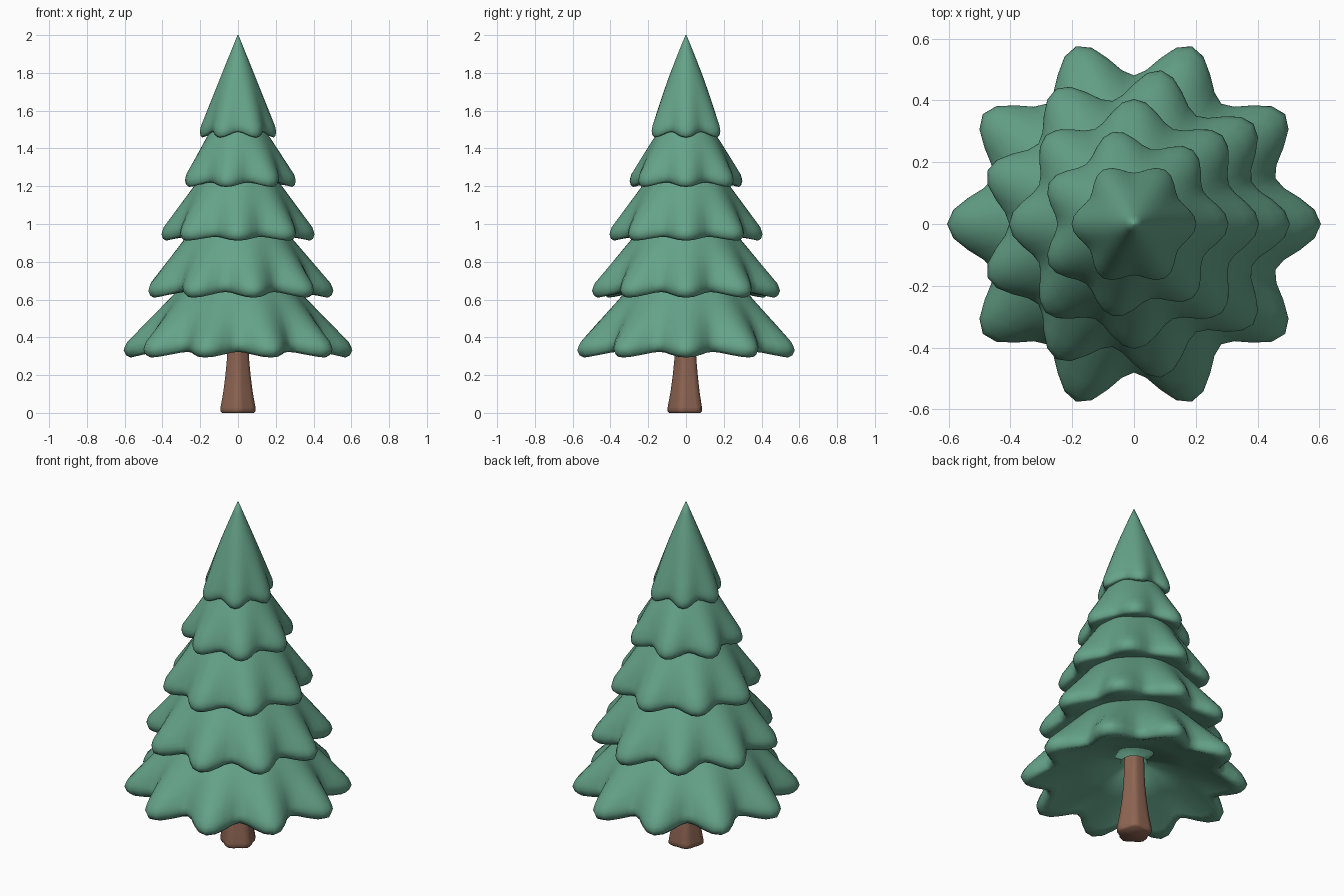
import bpy, bmesh, math

if "Cube" in bpy.data.objects:
    bpy.data.objects.remove(bpy.data.objects["Cube"])


def material(name, colour):
    m = bpy.data.materials.new(name)
    m.diffuse_color = (*colour, 1)
    m.use_nodes = True
    m.node_tree.nodes["Principled BSDF"].inputs["Base Color"].default_value = m.diffuse_color
    return m


GREEN = material("needle green", (0.13, 0.365, 0.25))
BROWN = material("bark brown", (0.27, 0.13, 0.085))


def lathe(name, rows, lobes, depth, lift, start, sides, mat):
    """Spin rows of (radius, z, lobe strength) into a scalloped solid."""
    bm = bmesh.new()
    rings = []
    for r, z, k in rows:
        ring = []
        for i in range(sides):
            a = start + 2 * math.pi * i / sides
            dip = k * (1 - math.cos(lobes * (a - start))) / 2
            rr = r * (1 - depth * dip)
            ring.append(bm.verts.new((rr * math.cos(a), rr * math.sin(a), z + lift * dip)))
        rings.append(ring)
    for lo, hi in zip(rings, rings[1:]):
        for i in range(sides):
            j = (i + 1) % sides
            bm.faces.new((lo[i], lo[j], hi[j], hi[i]))
    bm.faces.new(rings[0])
    bm.faces.new(rings[-1])
    bmesh.ops.recalc_face_normals(bm, faces=bm.faces)
    me = bpy.data.meshes.new(name)
    bm.to_mesh(me)
    bm.free()
    me.materials.append(mat)
    ob = bpy.data.objects.new(name, me)
    bpy.context.collection.objects.link(ob)
    bpy.ops.object.select_all(action='DESELECT')
    bpy.context.view_layer.objects.active = ob
    ob.select_set(True)
    bpy.ops.object.shade_smooth_by_angle(angle=math.radians(100))


# Foliage tiers: lobes, tip radius, lowest z, top radius, top z, lobe depth, sag
tiers = [
    (10, 0.605, 0.293, 0.20, 0.77, 0.205, 0.03),
    (9, 0.505, 0.61, 0.17, 1.06, 0.20, 0.03),
    (8, 0.405, 0.912, 0.13, 1.34, 0.18, 0.02),
    (7, 0.306, 1.196, 0.09, 1.58, 0.19, 0.025),
    (6, 0.202, 1.458, 0.003, 2.00, 0.18, 0.03),
]
for n, (lobes, R, z0, rt, zt, depth, sag) in enumerate(tiers):
    lip = 0.03 + 0.03 * R           # lip height
    rise = 0.25 if n == 0 else 0.12  # hollow of the underside
    rows = [(0.07, z0 + rise * R + 0.10, 0), (0.07, z0 + rise * R, 0),
            (R * 0.5, z0 + rise * 0.65 * R, 0.4),
            (R * 0.84, z0 + rise * 0.1 * R + 0.004, 0.85), (R * 0.94, z0, 1),
            (R * 0.98, z0 + lip * 0.25, 1), (R, z0 + lip * 0.8, 1),
            (R * 0.988, z0 + lip * 1.25, 1)]
    # outer slope: scallops fade out towards the top
    ra, za = R * 0.97, z0 + lip * 1.7
    for i in range(9):
        t = 1 - i / 8
        rows.append((rt + (ra - rt) * t, zt + (za - zt) * t, t ** 1.8))
    lathe(f"foliage_tier_{n + 1}", rows, lobes, depth, sag, 0, lobes * 8, GREEN)

# Trunk: five-cornered, flared at the foot
trunk = [(0.088, 0.0, 0.8), (0.098, 0.01, 0.9), (0.097, 0.03, 0.9), (0.082, 0.11, 0.8),
         (0.07, 0.2, 0.7), (0.062, 0.28, 0.7), (0.058, 0.36, 0.7), (0.052, 0.62, 0.7)]
lathe("trunk", trunk, 5, 0.19, 0, -math.pi / 2, 20, BROWN)
